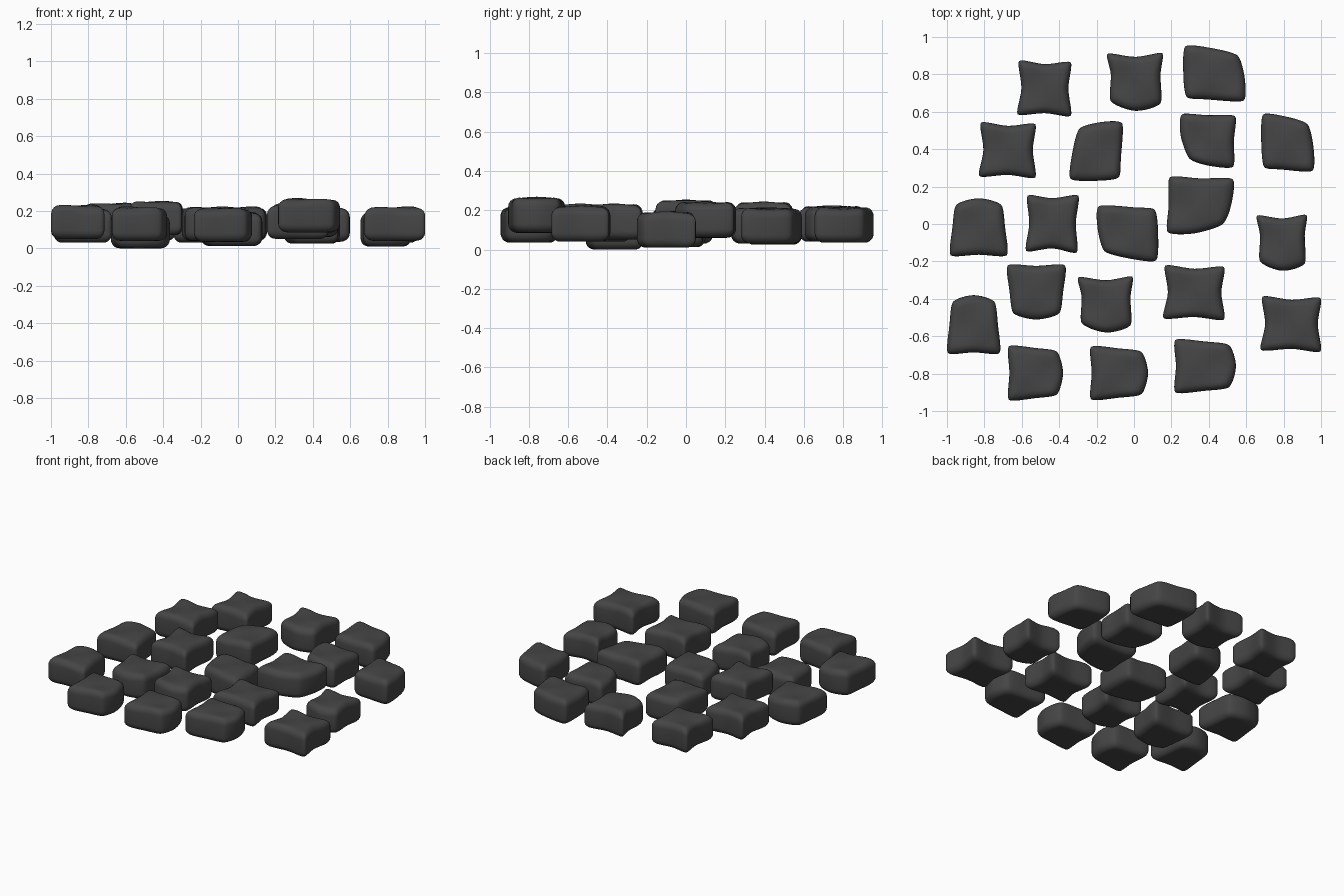
import bpy, bmesh, math
from mathutils import Vector

if "Cube" in bpy.data.objects:
    bpy.data.objects.remove(bpy.data.objects["Cube"])

HEIGHT, ROUND, STEPS = 0.178, 0.045, 6

# Outline families: corner, side, corner, side ... from the back right, anticlockwise
OUTLINES = {
    "pinched": [(.9, .9), (0, .84), (-.9, .95), (-.82, 0), (-.95, -.9), (0, -.86), (.9, -.95), (.82, 0)],
    "domed": [(.8, .78), (0, 1), (-.8, .78), (-.94, 0), (-1, -.95), (0, -.93), (1, -.95), (.94, 0)],
    "skewed": [(.86, .86), (.2, .95), (-.95, 1), (-1, .2), (-.78, -.65), (0, -.92), (.9, -1), (.97, 0)],
    "cut": [(1, .93), (0, .97), (-.95, 1), (-1, .2), (-.68, -.68), (0, -.95), (.93, -1), (.96, 0)],
    "notched": [(.9, .9), (0, .78), (-.95, .88), (-.84, .2), (-.84, -.68), (0, -1), (.84, -.75), (.84, .2)],
}

# Stones: centre x, centre y, bottom z, width, depth, outline, quarter turns
STONES = [
    (-.48, .725, .04, .29, .30, "pinched", 0),
    (.005, .76, .04, .30, .31, "notched", 0),
    (.43, .805, .035, .335, .30, "skewed", 2),
    (-.677, .395, .06, .305, .30, "pinched", 0),
    (-.202, .39, .03, .285, .32, "skewed", 3),
    (.395, .445, .025, .30, .29, "cut", 0),
    (.822, .435, .03, .285, .31, "skewed", 2),
    (-.83, -.018, .03, .31, .31, "domed", 0),
    (-.437, 0, .07, .285, .31, "pinched", 1),
    (-.035, -.05, .012, .33, .30, "skewed", 0),
    (.355, .1, .06, .36, .31, "cut", 1),
    (.79, -.1, .01, .27, .30, "notched", 0),
    (-.522, -.363, .0, .315, .295, "domed", 2),
    (-.153, -.43, .04, .295, .30, "notched", 0),
    (.32, -.367, .05, .33, .295, "pinched", 0),
    (.838, -.535, .04, .325, .30, "pinched", 0),
    (-.857, -.538, .05, .285, .315, "domed", 0),
    (-.527, -.797, .04, .295, .295, "domed", 3),
    (-.08, -.797, .035, .31, .29, "domed", 3),
    (.38, -.76, .085, .33, .29, "domed", 3),
]


def smooth_outline(points, turns, width, depth):
    """Closed Hermite curve with tighter corners, fitted to width and depth."""
    pts = [Vector(p) for p in points]
    for _ in range(turns):
        pts = [Vector((-p.y, p.x)) for p in pts]
    n = len(pts)
    tan = [(pts[(i + 1) % n] - pts[i - 1]) * (.3 if i % 2 == 0 else .5) for i in range(n)]
    out = []
    for i in range(n):
        a, b, ta, tb = pts[i], pts[(i + 1) % n], tan[i], tan[(i + 1) % n]
        for k in range(STEPS):
            t = k / STEPS
            out.append(a * (2*t**3 - 3*t*t + 1) + ta * (t**3 - 2*t*t + t)
                       + b * (3*t*t - 2*t**3) + tb * (t**3 - t*t))
    xs, ys = [p.x for p in out], [p.y for p in out]
    x0, x1, y0, y1 = min(xs), max(xs), min(ys), max(ys)
    return [Vector((((p.x - x0) / (x1 - x0) - .5) * width,
                    ((p.y - y0) / (y1 - y0) - .5) * depth)) for p in out]


def profile():
    """Scale and height of each ring, bottom to top, with rounded rims."""
    r = ROUND / .15
    arc = [(1 - r + r * math.sin(a), ROUND * (1 - math.cos(a)))
           for a in [math.pi / 2 * k / 5 for k in range(6)]]
    low = [(.25, 0), (.5, 0)] + arc
    return low + [(s, HEIGHT - z) for s, z in reversed(low)]


def stone(name, x, y, z, width, depth, outline, turns, mat):
    loop = smooth_outline(OUTLINES[outline], turns, width, depth)
    bm = bmesh.new()
    rings = []
    for s, h in profile():
        ring = []
        for p in loop:
            q = p * s
            # gentle undulation of the top face
            wave = .006 * math.sin(22 * q.x + turns) * math.cos(20 * q.y) * h / HEIGHT
            ring.append(bm.verts.new((q.x, q.y, h + wave)))
        rings.append(ring)
    n = len(loop)
    for a, b in zip(rings, rings[1:]):
        for i in range(n):
            j = (i + 1) % n
            bm.faces.new((a[i], a[j], b[j], b[i]))
    bm.faces.new(rings[0][::-1])
    bm.faces.new(rings[-1])
    mesh = bpy.data.meshes.new(name)
    bm.to_mesh(mesh)
    bm.free()
    mesh.shade_smooth()
    mesh.materials.append(mat)
    ob = bpy.data.objects.new(name, mesh)
    ob.location = (x, y, z)
    bpy.context.collection.objects.link(ob)


dark = bpy.data.materials.new("dark_stone")
dark.diffuse_color = (.06, .06, .06, 1)
dark.use_nodes = True
dark.node_tree.nodes["Principled BSDF"].inputs["Base Color"].default_value = dark.diffuse_color
for i, data in enumerate(STONES, 1):
    stone(f"stone_{i:02d}", *data, dark)
